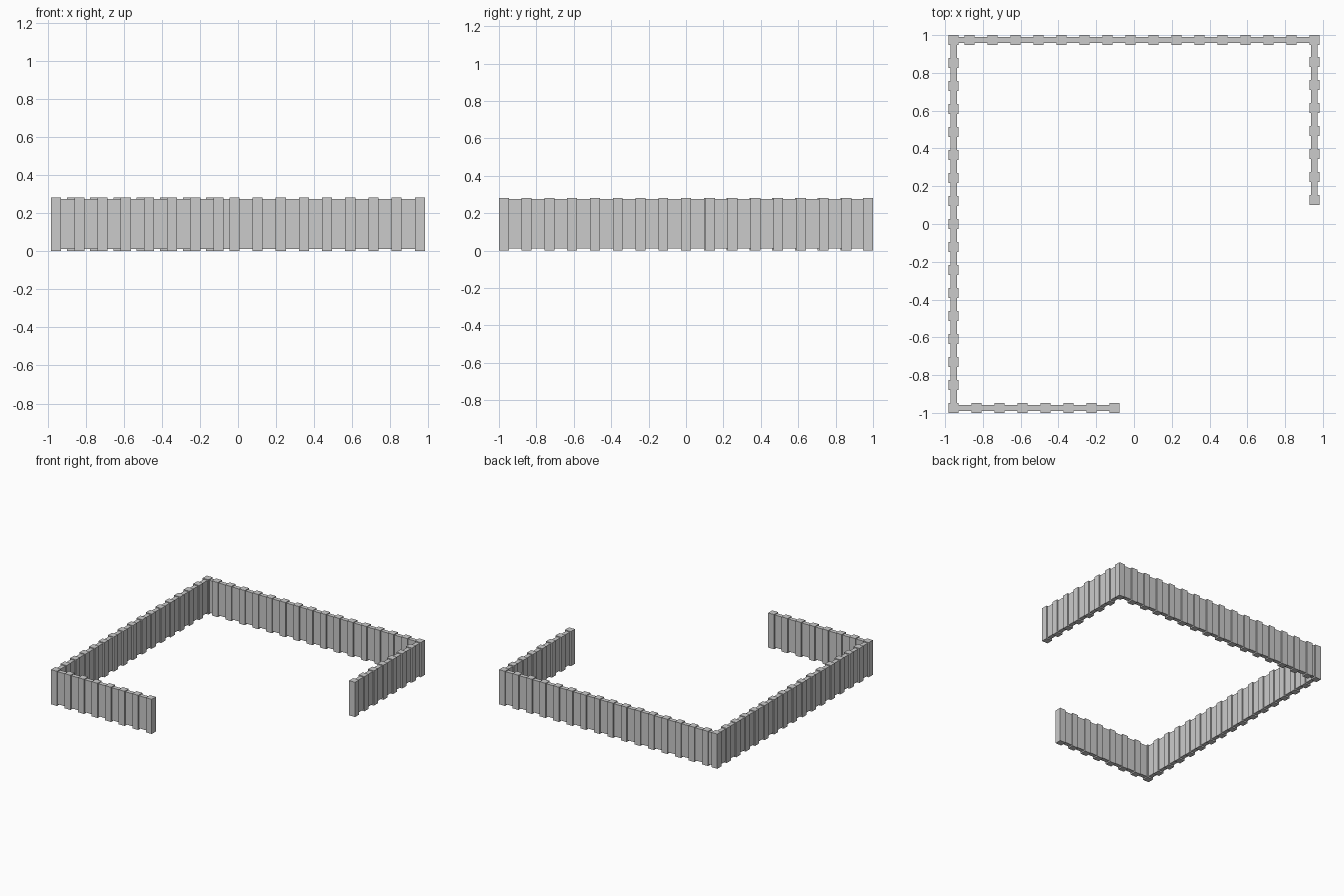
import bpy
import bmesh
from mathutils import Matrix, Vector

if "Cube" in bpy.data.objects:
    bpy.data.objects.remove(bpy.data.objects["Cube"])

POST = 0.053          # post side
HEIGHT = 0.282        # post height
THICK = 0.033         # panel thickness
Z0, Z1 = 0.011, 0.275  # panel bottom and top
STEP = 0.1217         # post spacing
X, Y = 0.9545, 0.9735  # wall centre lines


def add_box(bm, centre, size):
    m = Matrix.Translation(centre) @ Matrix.Diagonal((*size, 1.0))
    bmesh.ops.create_cube(bm, size=1.0, matrix=m)


def finish(bm, name):
    mesh = bpy.data.meshes.new(name)
    bm.to_mesh(mesh)
    bm.free()
    bpy.context.collection.objects.link(bpy.data.objects.new(name, mesh))


def wall(name, points, posts):
    # Posts at the given points, thin panels filling the gaps between them
    bm = bmesh.new()
    for x, y in posts:
        add_box(bm, (x, y, HEIGHT / 2), (POST, POST, HEIGHT))
    finish(bm, name + "_posts")

    bm = bmesh.new()
    for a, b in zip(points, points[1:]):
        a, b = Vector(a), Vector(b)
        mid, gap = (a + b) / 2, (b - a).length - POST
        along_x = abs(b.x - a.x) > abs(b.y - a.y)
        size = (gap, THICK) if along_x else (THICK, gap)
        add_box(bm, (mid.x, mid.y, (Z0 + Z1) / 2), (*size, Z1 - Z0))
    finish(bm, name + "_panels")


# Left wall carries both left corner posts
left = [(-X, Y - i * 2 * Y / 16) for i in range(17)]
wall("left_wall", left, left)

# Back wall, spaced from the right corner, meeting the left corner post
back = [(X - i * STEP, Y) for i in range(16)]
wall("back_wall", back + [(-X, Y)], back)

# Short right wall, with a slightly narrower gap at the corner
right = [(X, 0.128 + i * STEP) for i in range(7)]
wall("right_wall", right + [(X, Y)], right)

# Short front wall
front = [(-X + i * STEP, -Y) for i in range(8)]
wall("front_wall", front, front[1:])
